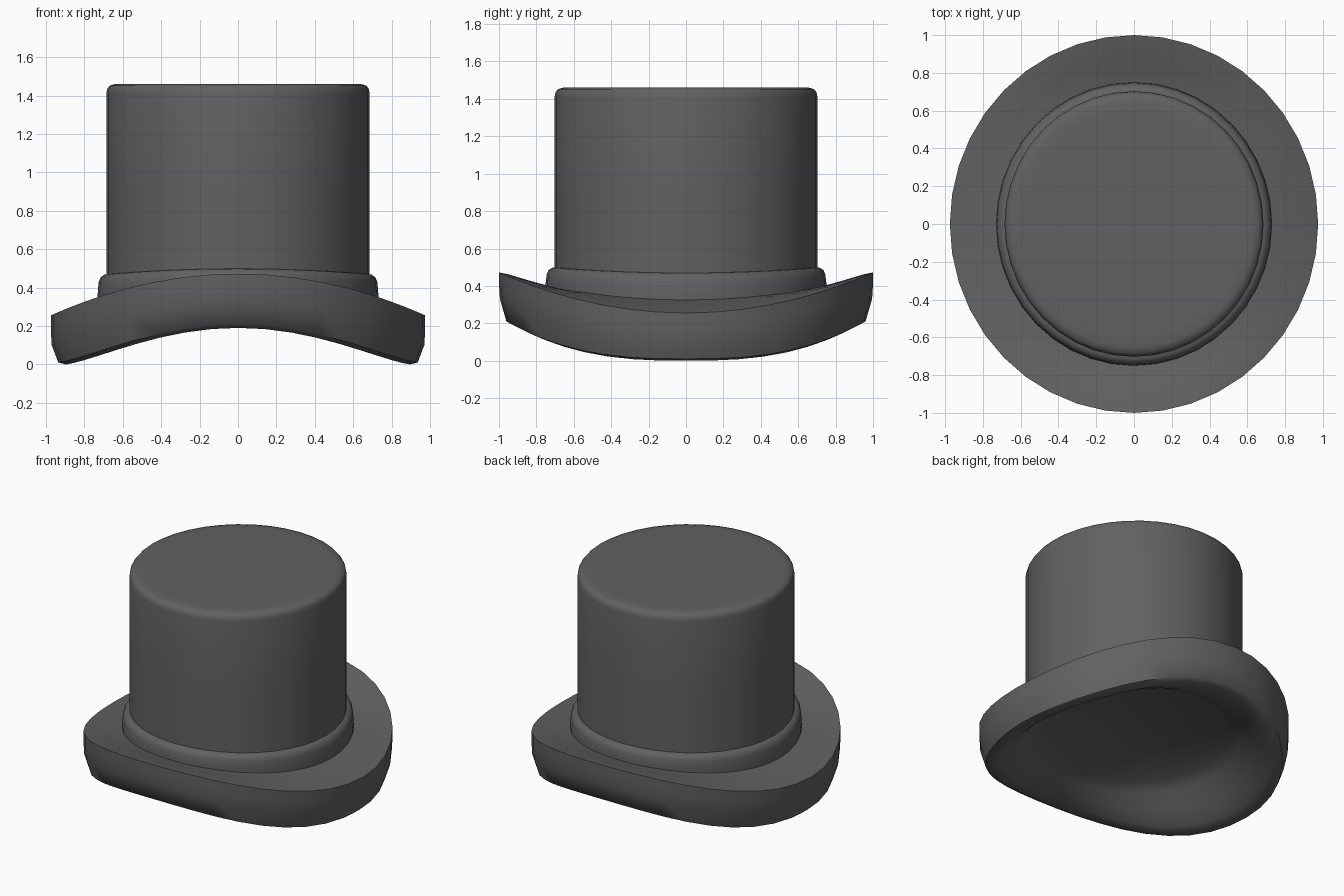
import bpy, bmesh, math

if "Cube" in bpy.data.objects:
    bpy.data.objects.remove(bpy.data.objects["Cube"])

SEG = 40
XS = 0.975  # hat is slightly narrower in x than in y

felt = bpy.data.materials.new("dark_felt")
felt.diffuse_color = (0.12, 0.12, 0.12, 1)
felt.use_nodes = True
felt.node_tree.nodes["Principled BSDF"].inputs["Base Color"].default_value = felt.diffuse_color


def loft(name, profile, cap_start=False, cap_end=False, angle=35):
    """Rings from (radius, z at sides, z at front/back, blend power)."""
    bm = bmesh.new()
    rings = []
    for r, z_side, z_front, power in profile:
        ring = []
        for i in range(SEG):
            a = 2 * math.pi * i / SEG
            t = abs(math.sin(a)) ** power
            ring.append(bm.verts.new((r * XS * math.cos(a), r * math.sin(a),
                                      z_side + (z_front - z_side) * t)))
        rings.append(ring)
    for a, b in zip(rings, rings[1:]):
        for i in range(SEG):
            j = (i + 1) % SEG
            bm.faces.new((a[i], a[j], b[j], b[i]))
    if cap_start:
        bm.faces.new(rings[0][::-1])
    if cap_end:
        bm.faces.new(rings[-1])
    bmesh.ops.recalc_face_normals(bm, faces=bm.faces[:])
    mesh = bpy.data.meshes.new(name)
    bm.to_mesh(mesh)
    bm.free()
    mesh.materials.append(felt)
    obj = bpy.data.objects.new(name, mesh)
    bpy.context.collection.objects.link(obj)
    bpy.ops.object.select_all(action='DESELECT')
    obj.select_set(True)
    bpy.context.view_layer.objects.active = obj
    bpy.ops.object.shade_smooth_by_angle(angle=math.radians(angle))
    return obj


# Saddle-shaped brim: top surface, outer lip, underside, flat inner cap
loft("brim", [
    (0.66, 0.34, 0.39, 2),
    (0.75, 0.325, 0.40, 2),
    (0.86, 0.295, 0.435, 2),
    (0.95, 0.272, 0.462, 2),
    (1.00, 0.255, 0.472, 2),
    (1.00, 0.18, 0.41, 2.1),
    (0.995, 0.10, 0.33, 2.3),
    (0.96, 0.01, 0.21, 2.7),
    (0.92, 0.00, 0.19, 2.7),
    (0.86, 0.03, 0.19, 2.6),
    (0.77, 0.115, 0.205, 2.4),
    (0.68, 0.215, 0.24, 2),
    (0.61, 0.27, 0.275, 2),
], cap_start=True, cap_end=True, angle=50)

# Hat band at the foot of the crown
loft("hat_band", [
    (0.75, 0.29, 0.36, 2),
    (0.75, 0.36, 0.42, 2),
    (0.745, 0.425, 0.46, 2),
    (0.735, 0.452, 0.485, 2),
    (0.715, 0.467, 0.497, 2),
    (0.69, 0.472, 0.50, 2),
], angle=60)

# Tall crown with a softly rounded top edge
loft("crown", [(r, z, z, 2) for r, z in [
    (0.703, 0.35), (0.703, 0.9), (0.703, 1.41), (0.698, 1.435),
    (0.685, 1.452), (0.655, 1.46), (0.60, 1.461)]],
    cap_start=True, cap_end=True, angle=60)
